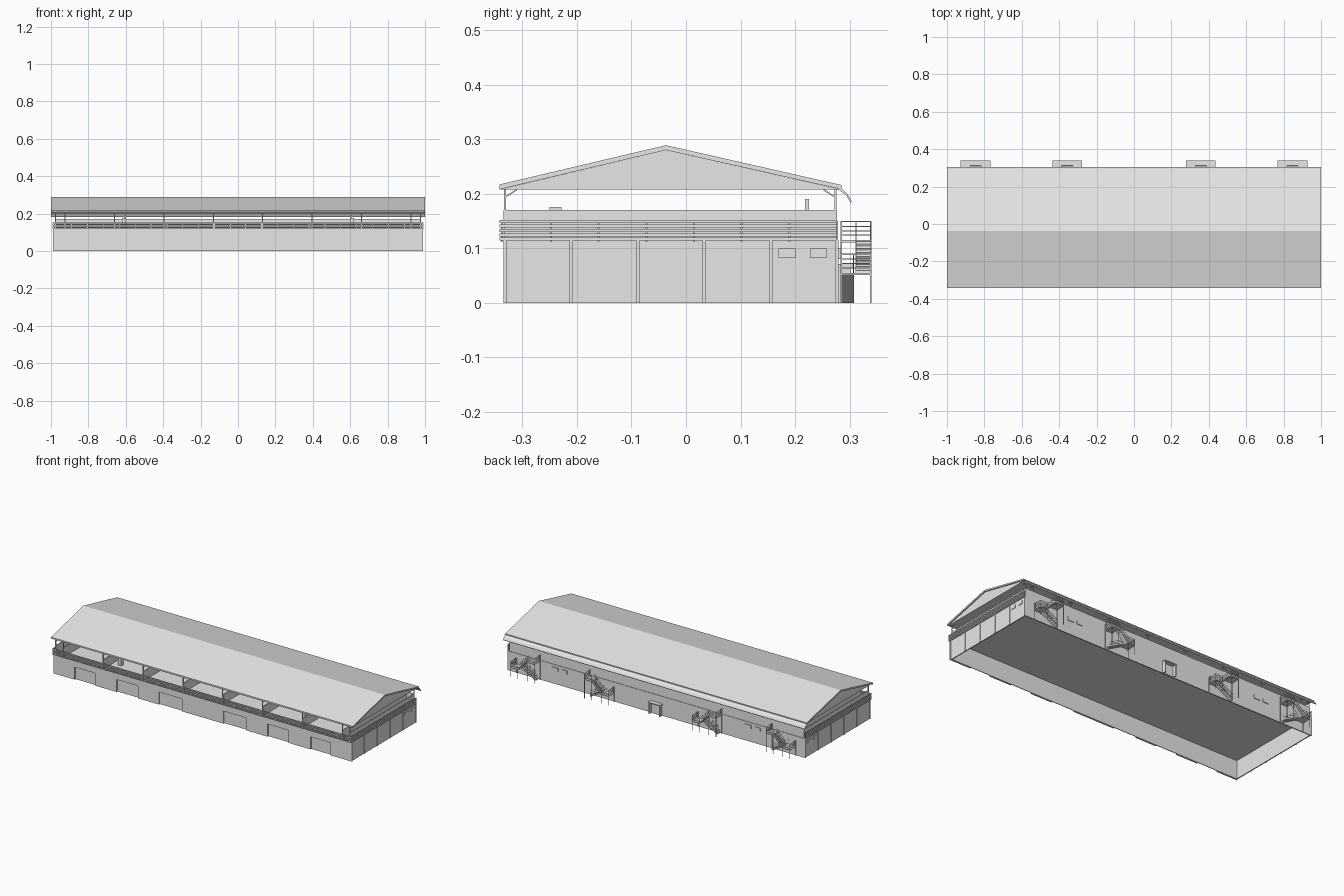
import bpy, bmesh
from mathutils import Vector

cube = bpy.data.objects.get("Cube")
if cube:
    bpy.data.objects.remove(cube)

grey = bpy.data.materials.new("plain_grey")
grey.use_nodes = True
grey.diffuse_color = (0.8, 0.8, 0.8, 1)
grey.node_tree.nodes["Principled BSDF"].inputs["Base Color"].default_value = (0.8, 0.8, 0.8, 1)


class Part:
    """Collects simple solids into one named mesh."""

    def __init__(self, name):
        self.name, self.bm = name, bmesh.new()

    def prism(self, ring, offset):
        a = [self.bm.verts.new(p) for p in ring]
        b = [self.bm.verts.new(Vector(p) + Vector(offset)) for p in ring]
        self.bm.faces.new(a)
        self.bm.faces.new(b[::-1])
        for i in range(len(a)):
            j = (i + 1) % len(a)
            self.bm.faces.new((a[j], a[i], b[i], b[j]))

    def box(self, x0, x1, y0, y1, z0, z1):
        self.prism([(x0, y0, z0), (x1, y0, z0), (x1, y1, z0), (x0, y1, z0)], (0, 0, z1 - z0))

    def along_x(self, profile, x0, x1):
        self.prism([(x0, y, z) for y, z in profile], (x1 - x0, 0, 0))

    def slope(self, x0, z0, x1, z1, y0, y1, t):
        """Inclined bar or plate rising along x."""
        self.prism([(x0, y0, z0), (x1, y0, z1), (x1, y0, z1 + t), (x0, y0, z0 + t)], (0, y1 - y0, 0))

    def finish(self, mirror=False):
        bmesh.ops.recalc_face_normals(self.bm, faces=self.bm.faces)
        mesh = bpy.data.meshes.new(self.name)
        self.bm.to_mesh(mesh)
        self.bm.free()
        mesh.materials.append(grey)
        ob = bpy.data.objects.new(self.name, mesh)
        bpy.context.collection.objects.link(ob)
        if mirror:
            ob.modifiers.new("mirror_x", 'MIRROR').use_mirror_merge = False
        return ob


X, F, B = 0.985, -0.335, 0.28      # half length, front face, back face
DECK, RAIL, PARAPET, EAVE = 0.115, 0.15, 0.17, 0.208
T = 0.006                          # wall thickness
DOOR_H = 0.075
doors = [(0.137, 0.29), (0.43, 0.57), (0.715, 0.848)]
bays = [0.13, 0.395, 0.66, 0.925]

# Front wall with recessed garage doors
wall, door = Part("front_wall"), Part("garage_doors")
edge = 0
for a, b in doors:
    wall.box(edge, a, F, F + 0.012, 0, DOOR_H)
    door.box(a, b, F + 0.008, F + 0.012, 0, DOOR_H)
    edge = b
wall.box(edge, X, F, F + 0.012, 0, DOOR_H)
wall.box(0, X, F, F + 0.012, DOOR_H, DECK)
wall.finish(True)
door.finish(True)

# Back and end walls, open underneath
walls = Part("back_and_end_walls")
walls.box(0, X, B - T, B, 0, DECK)
walls.box(X - T, X, F, B, 0, DECK)
walls.finish(True)

# End wall pilasters
pil = Part("end_pilasters")
for i in range(6):
    y = F + i * (B - F - T) / 5
    pil.box(X, X + 0.004, y, y + T, 0, DECK)
pil.finish(True)

# Framed windows on the ends and back
win = Part("windows")
for y in (0.17, 0.227):
    win.box(X, X + 0.004, y, y + 0.032, 0.082, 0.1)
for x in (0.59, 0.65):
    win.box(x, x + 0.04, B, B + 0.004, 0.08, 0.1)
win.finish(True)

# Central back porch
porch = Part("back_porch")
for s in (-1, 1):
    porch.box(s * 0.035 - 0.003, s * 0.035 + 0.003, B, B + 0.022, 0, 0.065)
porch.box(-0.04, 0.04, B, B + 0.025, 0.065, 0.071)
porch.box(-0.03, 0.03, B, B + 0.004, 0, 0.06)
porch.finish()

# Upper deck
deck = Part("upper_deck")
deck.box(-X, X, F, B, DECK - 0.005, DECK)
deck.finish()

# Parapets behind the railing
par = Part("parapets")
par.box(X - 0.012, X - 0.007, F, B - 0.003, DECK, PARAPET)
par.box(0, X - 0.007, B - 0.008, B - 0.003, DECK, PARAPET)
par.finish(True)

# Bay dividers and small rooftop boxes
div = Part("bay_dividers")
for x in bays:
    div.box(x - 0.003, x + 0.003, F + 0.005, B - 0.008, DECK, PARAPET)
div.box(0.6, 0.62, -0.25, -0.228, DECK, 0.176)
div.box(0.6, 0.61, 0.218, 0.226, DECK, 0.19)
div.finish(True)

# Slatted railing on the front and ends
rail = Part("deck_railing")
for z in (0.114, 0.122, 0.13, 0.138, 0.146):
    rail.box(0, X + 0.006, F - 0.007, F - 0.004, z, z + 0.0055)
    rail.box(X + 0.003, X + 0.006, F - 0.007, B - 0.003, z, z + 0.0055)
for i in range(8):
    y = F + i * 0.0874
    rail.box(X, X + 0.003, y - 0.002, y + 0.002, 0.112, RAIL)
for i in range(12):
    x = 0.04 + i * 0.085
    rail.box(x - 0.002, x + 0.002, F - 0.004, F, 0.112, RAIL)
rail.finish(True)

# Roof posts with diagonal braces
posts = Part("roof_posts")
for x in bays + [X - 0.01]:
    for y, s in ((F + 0.003, 1), (B - 0.006, -1)):
        posts.box(x - 0.003, x + 0.003, y - 0.002, y + 0.002, DECK, EAVE)
        posts.along_x([(y, 0.192), (y + s * 0.022, 0.206), (y + s * 0.022, 0.209), (y, 0.195)],
                      x - 0.002, x + 0.002)
posts.finish(True)

# Gabled roof sheets, filled gable and sloping back canopy
RY, RZ = -0.037, 0.289
roof = Part("roof")
roof.along_x([(-0.342, EAVE), (-0.342, 0.217), (RY, RZ), (0.285, 0.216),
              (0.285, EAVE), (RY, RZ - 0.009)], -1, 1)
roof.finish()
gable = Part("gable_fill")
gable.along_x([(-0.341, EAVE), (RY, RZ - 0.009), (0.284, EAVE)], -0.993, 0.993)
gable.finish()
canopy = Part("back_canopy")
canopy.along_x([(0.279, 0.208), (0.285, 0.21), (0.297, 0.198), (0.304, 0.186),
                (0.302, 0.183), (0.294, 0.197)], -1, 1)
canopy.finish()


# Two-flight outdoor stairs with landings, posts and rails
def stairs(name, cx, s):
    st = Part(name)
    y0, ym, y1, mid = B + 0.003, 0.311, 0.34, 0.055

    def bx(a, b, *rest):
        a, b = sorted((cx + s * a, cx + s * b))
        st.box(a, b, *rest)

    def incline(xa, za, xb, zb, ya, yb):
        st.slope(cx + s * xa, za - 0.004, cx + s * xb, zb - 0.004, ya, yb, 0.004)
        n = 8
        for i in range(n):
            x = xa + (xb - xa) * i / n
            z = za + (zb - za) * (i + 1) / n
            bx(x, x + (xb - xa) / n, ya, yb, z - 0.003, z)
        for h in (0.012, 0.022, 0.031):
            for y in (ya, yb - 0.0015):
                st.slope(cx + s * xa, za + h, cx + s * xb, zb + h, y, y + 0.0015, 0.0015)

    incline(-0.065, 0.004, 0.03, mid, y0, ym - 0.003)
    incline(0.03, mid, -0.03, DECK, ym, y1)
    bx(0.03, 0.08, y0, y1, mid - 0.004, mid)
    bx(-0.08, -0.03, y0, y1, DECK - 0.004, DECK)

    for a, b, z, end in ((0.03, 0.08, mid, 0.08), (-0.08, -0.03, DECK, -0.08)):
        for h in (0.008, 0.016, 0.024, 0.033):
            bx(a, b, y1 - 0.0015, y1, z + h, z + h + 0.002)
            bx(end, end * 0.98, y0, y1, z + h, z + h + 0.002)
        for x in (a, b - 0.003):
            bx(x, x + 0.003, y1 - 0.003, y1, 0, z + 0.035)
        bx(end, end * 0.96, y0, y0 + 0.003, 0, z + 0.035)
    st.finish()


for side, sx in (("left", 1), ("right", -1)):
    stairs(f"outer_stairs_{side}", sx * 0.847, sx)
    stairs(f"inner_stairs_{side}", sx * 0.357, -sx)
